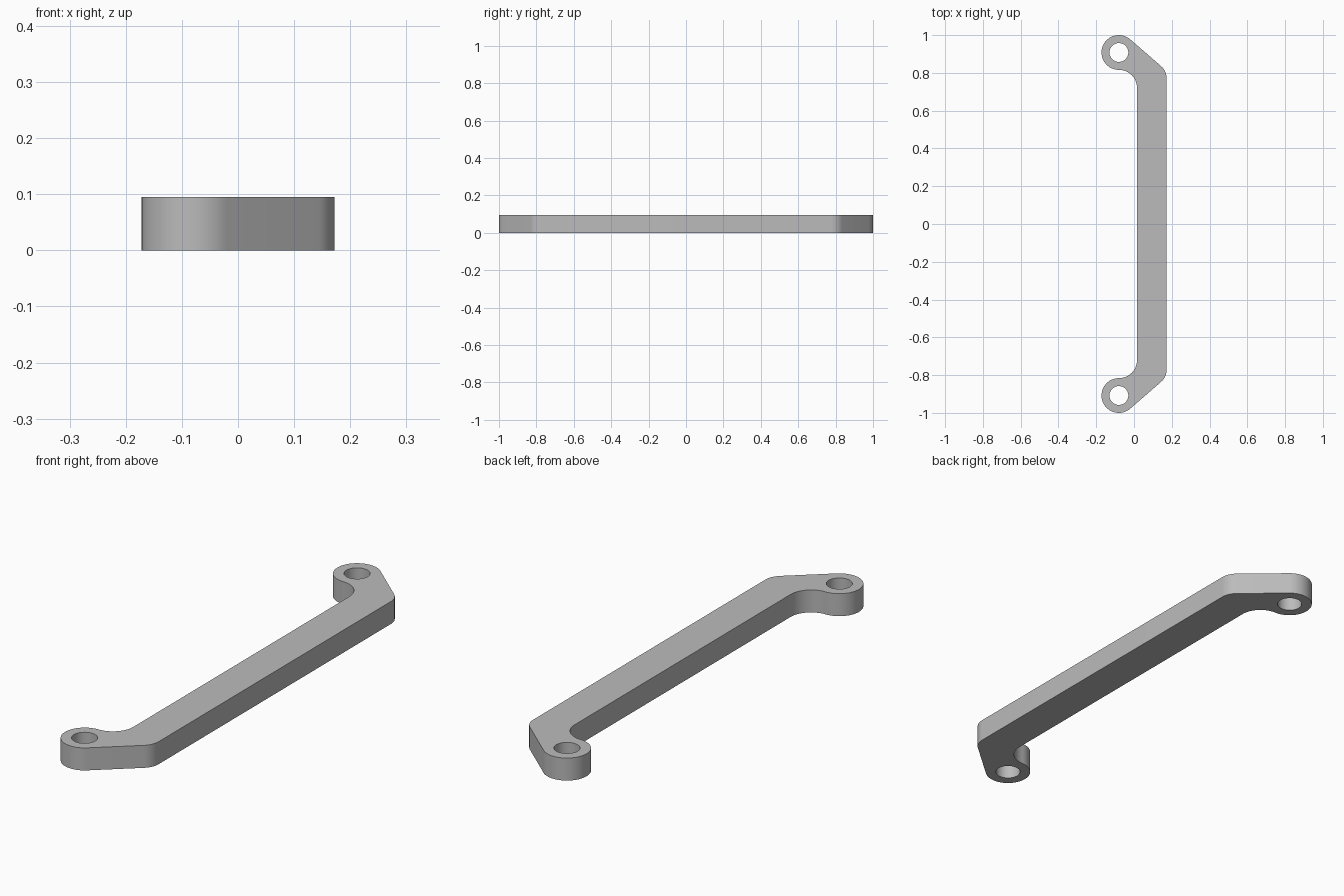
import bpy, bmesh
from math import cos, sin, radians, tan
from mathutils import Vector

cube = bpy.data.objects.get("Cube")
if cube:
    bpy.data.objects.remove(cube, do_unlink=True)

HEIGHT = 0.095
EYE = Vector((-0.08, 0.908))      # centre of the mounting eye
EYE_R, HOLE_R = 0.092, 0.05
INNER_X, OUTER_X = 0.016, 0.172   # sides of the bar
SLOPE = 49                        # direction of the slanted shoulder's normal
CORNER_R = 0.08


def arc(centre, radius, start, end, steps):
    """Points along an arc, angles in degrees."""
    angles = [radians(start + (end - start) * i / steps) for i in range(steps + 1)]
    return [Vector((centre[0] + radius * cos(a), centre[1] + radius * sin(a))) for a in angles]


# Half outline: outer corner, around the eye, then the inner fillet
s = radians(SLOPE)
tangent = EYE + EYE_R * Vector((cos(s), sin(s)))
corner_y = tangent.y - (OUTER_X - tangent.x) / tan(s)
corner_c = (OUTER_X - CORNER_R, corner_y - CORNER_R * tan(s / 2))
fillet_r = INNER_X - EYE.x
half = arc(corner_c, CORNER_R, 0, SLOPE, 10)
half += arc(EYE, EYE_R, SLOPE, 270, 40)
half += arc((EYE.x, EYE.y - EYE_R - fillet_r), fillet_r, 90, 0, 16)[1:]
outline = half + [Vector((p.x, -p.y)) for p in reversed(half)]
holes = [arc((EYE.x, side * EYE.y), HOLE_R, 0, 360, 40)[:-1] for side in (1, -1)]

# Fill the outline around the holes and extrude it
bm = bmesh.new()
for loop in [outline] + holes:
    verts = [bm.verts.new((p.x, p.y, 0)) for p in loop]
    for i, v in enumerate(verts):
        bm.edges.new((v, verts[(i + 1) % len(verts)]))
bmesh.ops.triangle_fill(bm, edges=bm.edges[:], use_beauty=True, normal=(0, 0, 1))
top = bmesh.ops.extrude_face_region(bm, geom=bm.faces[:], use_keep_orig=True)
bmesh.ops.translate(bm, vec=(0, 0, HEIGHT),
                    verts=[g for g in top["geom"] if isinstance(g, bmesh.types.BMVert)])
bmesh.ops.recalc_face_normals(bm, faces=bm.faces[:])
mesh = bpy.data.meshes.new("handle_bracket")
bm.to_mesh(mesh)
bm.free()
bracket = bpy.data.objects.new("handle_bracket", mesh)
bpy.context.collection.objects.link(bracket)

# Plain grey finish
grey = bpy.data.materials.new("plain_grey")
grey.use_nodes = True
colour = (0.5, 0.5, 0.5, 1)
grey.diffuse_color = colour
grey.node_tree.nodes["Principled BSDF"].inputs["Base Color"].default_value = colour
mesh.materials.append(grey)

bpy.context.view_layer.objects.active = bracket
bracket.select_set(True)
bpy.ops.object.shade_smooth_by_angle(angle=radians(30))
